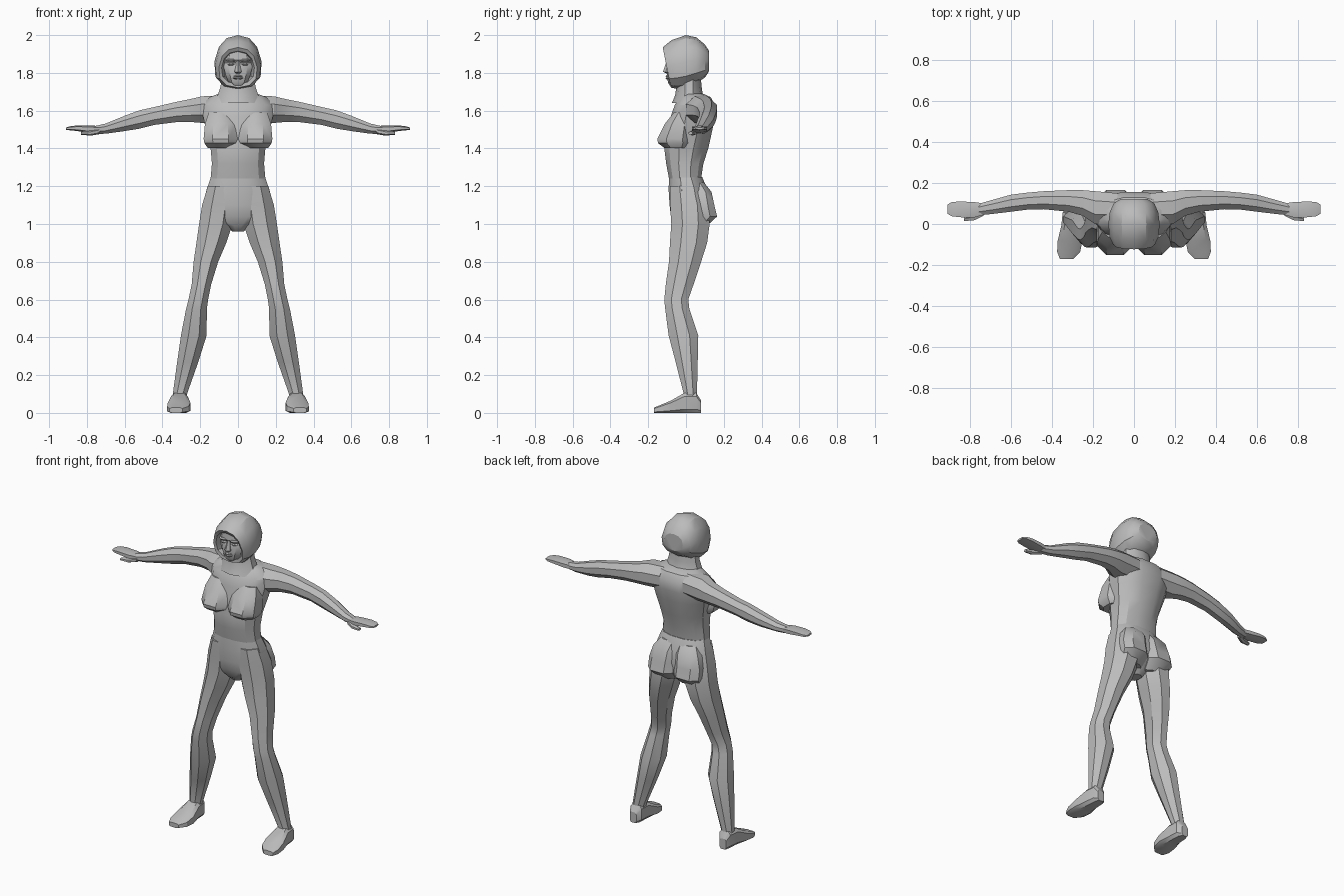
import bpy, bmesh, math
from mathutils import Vector

grey = bpy.data.materials.new("plain grey")
grey.diffuse_color = (0.5, 0.5, 0.5, 1)


def loft(name, axis, rings, n=8, e=1.0, mirror=False, phase=0.5, deform=None):
    """Skin rings (t, a0, a1, b0, b1) along an axis; e < 1 makes the section boxier."""
    unit = []
    for i in range(n):
        w = 2 * math.pi * (i + phase) / n
        c, s = math.cos(w), math.sin(w)
        unit.append((math.copysign(abs(c) ** e, c), math.copysign(abs(s) ** e, s)))
    mc = max(abs(u[0]) for u in unit)
    ms = max(abs(u[1]) for u in unit)
    bm = bmesh.new()
    loops = []
    for t, a0, a1, b0, b1 in rings:
        loop = []
        for u, v in unit:
            a = (a0 + a1) / 2 + u / mc * (a1 - a0) / 2
            b = (b0 + b1) / 2 + v / ms * (b1 - b0) / 2
            co = Vector({'X': (t, a, b), 'Y': (a, t, b), 'Z': (a, b, t)}[axis])
            loop.append(bm.verts.new(deform(co) if deform else co))
        loops.append(loop)
    for p, q in zip(loops, loops[1:]):
        for i in range(n):
            j = (i + 1) % n
            bm.faces.new((p[i], p[j], q[j], q[i]))
    bm.faces.new(loops[0])
    bm.faces.new(loops[-1])
    bmesh.ops.recalc_face_normals(bm, faces=bm.faces)
    me = bpy.data.meshes.new(name)
    bm.to_mesh(me)
    bm.free()
    me.materials.append(grey)
    ob = bpy.data.objects.new(name, me)
    bpy.context.collection.objects.link(ob)
    if mirror:
        ob.modifiers.new("Mirror", 'MIRROR').use_mirror_merge = False
    return ob


def sym(rows):
    """Rows (t, half width, b0, b1) to symmetric rings."""
    return [(t, -w, w, b0, b1) for t, w, b0, b1 in rows]


# Trunk from waist up to the shoulders
loft("torso", 'Z', sym([
    (1.24, .145, -.09, .08), (1.32, .138, -.105, .092), (1.40, .145, -.115, .118),
    (1.50, .170, -.09, .14), (1.57, .185, -.08, .155), (1.63, .19, -.06, .155),
    (1.672, .15, -.03, .13), (1.69, .10, -.03, .09)]), n=12, e=.85)

# Hips, narrowing to the crotch
loft("pelvis", 'Z', sym([
    (1.25, .143, -.09, .085), (1.18, .167, -.092, .115), (1.10, .185, -.087, .125),
    (1.04, .17, -.08, .12), (.99, .06, -.065, .08), (.96, .03, -.03, .05)]), n=12, e=.85)
loft("buttock", 'Z', [
    (1.22, .0, .12, 0, .095), (1.17, .0, .155, 0, .135), (1.10, .002, .175, 0, .15),
    (1.04, .004, .175, 0, .165), (.985, .015, .155, 0, .105)], e=.7, mirror=True)

# Chest
loft("breast", 'Z', [
    (1.59, .03, .155, -.065, .03), (1.53, .01, .175, -.112, .03),
    (1.45, .003, .182, -.152, .03), (1.428, .006, .178, -.148, .03),
    (1.403, .04, .16, -.115, .01)], e=.85, mirror=True)

# Arms, hands and thumbs
loft("arm", 'X', [
    (.08, .0, .15, 1.54, 1.68), (.19, .0, .16, 1.535, 1.676), (.25, .04, .165, 1.54, 1.662),
    (.32, .06, .165, 1.54, 1.648), (.44, .072, .16, 1.525, 1.62), (.52, .07, .153, 1.505, 1.602),
    (.60, .06, .143, 1.492, 1.573), (.70, .048, .115, 1.478, 1.532),
    (.76, .043, .098, 1.477, 1.518)], mirror=True)
loft("hand", 'X', [
    (.73, .045, .10, 1.48, 1.518), (.78, .032, .107, 1.482, 1.522),
    (.85, .033, .11, 1.492, 1.522), (.89, .038, .107, 1.496, 1.517),
    (.91, .05, .095, 1.499, 1.511)], n=6, e=.8, mirror=True)
loft("thumb", 'X', [
    (.735, .04, .07, 1.475, 1.505), (.78, .018, .052, 1.468, 1.495),
    (.83, .014, .035, 1.472, 1.49)], n=6, mirror=True)

# Legs and feet
loft("leg", 'Z', [
    (1.20, .02, .16, -.085, .09), (1.10, .015, .19, -.084, .12), (1.0, .028, .206, -.078, .125),
    (.90, .062, .22, -.085, .112), (.80, .105, .235, -.09, .08), (.68, .142, .245, -.107, .04),
    (.60, .158, .262, -.115, .012), (.55, .165, .275, -.11, .018), (.41, .166, .302, -.092, .065),
    (.27, .21, .322, -.055, .062), (.10, .27, .345, -.012, .058), (.06, .272, .342, -.02, .058)],
    mirror=True)
loft("foot", 'Y', [
    (.08, .29, .335, 0, .065), (.055, .27, .348, 0, .105), (-.01, .265, .355, 0, .105),
    (-.08, .252, .372, 0, .065), (-.135, .262, .375, 0, .042),
    (-.17, .295, .362, 0, .028)], e=.5, mirror=True)

# Neck
loft("neck", 'Z', sym([
    (1.64, .12, -.075, .11), (1.68, .108, -.058, .09), (1.73, .092, -.05, .082),
    (1.79, .085, -.045, .078)]), n=10)


# Hood: front rim leans forward at the brow, wider at the jaw
def hood_shape(co):
    lean = max(0, -co.y) * 2.0 * (co.z - 1.83)
    return Vector((co.x * (1 + 1.1 * (1.86 - co.z)), co.y - lean, co.z))


loft("hood", 'Y', sym([
    (-.05, .070, 1.745, 1.905), (-.095, .084, 1.742, 1.915), (-.102, .098, 1.722, 1.935),
    (-.06, .118, 1.715, 1.973), (0, .125, 1.72, 2.0), (.055, .12, 1.745, 1.988),
    (.10, .10, 1.775, 1.95), (.123, .065, 1.81, 1.915)]), n=12, e=.85, phase=0,
    deform=hood_shape)

# Face
loft("face", 'Z', sym([
    (1.732, .03, -.085, 0), (1.75, .05, -.096, 0), (1.79, .066, -.1, 0), (1.83, .076, -.098, 0),
    (1.852, .078, -.09, 0), (1.868, .078, -.103, 0), (1.92, .06, -.1, 0)]), n=10, e=.9)
loft("nose", 'Z', sym([
    (1.797, .012, -.105, -.06), (1.806, .019, -.122, -.06), (1.835, .012, -.112, -.06),
    (1.865, .009, -.103, -.06)]), n=6)
loft("lips", 'Z', sym([
    (1.764, .014, -.102, -.06), (1.772, .026, -.108, -.06), (1.777, .028, -.103, -.06),
    (1.783, .024, -.108, -.06), (1.79, .012, -.102, -.06)]), n=8)
loft("eye", 'Z', [
    (1.838, .025, .046, -.094, -.06), (1.845, .017, .056, -.1, -.06),
    (1.853, .026, .05, -.095, -.06)], mirror=True)
loft("brow", 'Z', [
    (1.860, .013, .06, -.104, -.06), (1.868, .011, .064, -.109, -.06),
    (1.874, .018, .055, -.103, -.06)], mirror=True)

# Smooth shading with sharp creases kept
for ob in bpy.context.scene.objects:
    ob.select_set(True)
    bpy.context.view_layer.objects.active = ob
bpy.ops.object.shade_smooth_by_angle(angle=math.radians(32))
